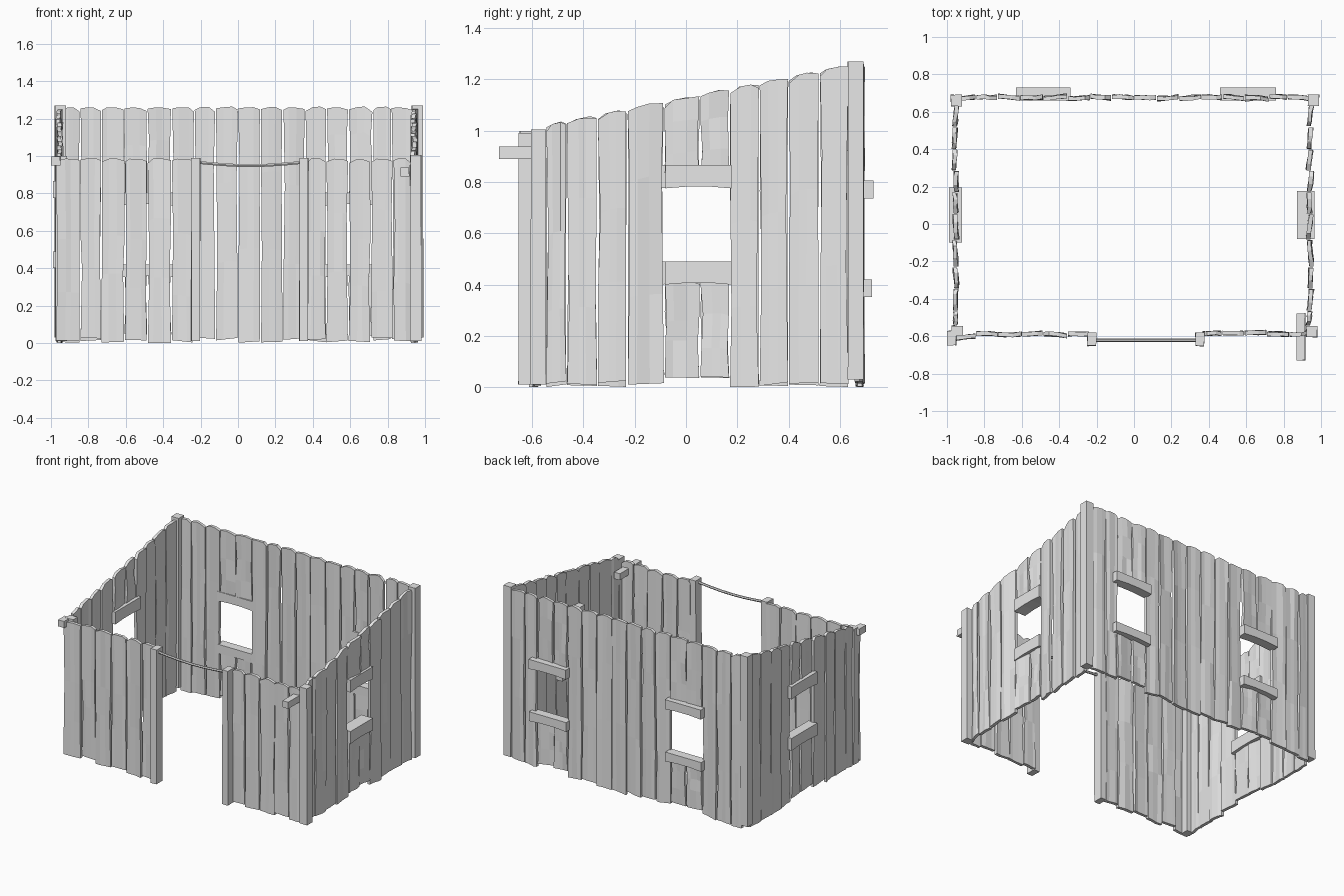
import bpy, bmesh, math, random
from mathutils import Vector

random.seed(7)
cube = bpy.data.objects.get("Cube")
if cube:
    bpy.data.objects.remove(cube, do_unlink=True)

grey = bpy.data.materials.new("weathered grey")
grey.use_nodes = True
grey.diffuse_color = (0.8, 0.8, 0.8, 1)
grey.node_tree.nodes["Principled BSDF"].inputs["Base Color"].default_value = (0.8, 0.8, 0.8, 1)


def jit(a):
    return random.uniform(-a, a)


def loft(name, rings):
    """Skin a list of equal rings and close both ends with quad strips."""
    bm = bmesh.new()
    loops = [[bm.verts.new(p) for p in ring] for ring in rings]
    n = len(loops[0])
    for a, b in zip(loops, loops[1:]):
        for i in range(n):
            j = (i + 1) % n
            bm.faces.new((a[i], a[j], b[j], b[i]))
    for end in (loops[0], loops[-1]):
        for i in range(n // 2 - 1):
            bm.faces.new((end[i], end[i + 1], end[n - 2 - i], end[n - 1 - i]))
    bmesh.ops.recalc_face_normals(bm, faces=bm.faces)
    mesh = bpy.data.meshes.new(name)
    bm.to_mesh(mesh)
    bm.free()
    mesh.materials.append(grey)
    obj = bpy.data.objects.new(name, mesh)
    bpy.context.collection.objects.link(obj)
    return obj


def place(axis, u, d, z):
    return (u, d, z) if axis == "x" else (d, u, z)


def plank(name, axis, off, u0, u1, z0, top, chip=0.025):
    """Warped board with a chipped top; top gives the height at a position."""
    w = u1 - u0
    cols = [0, random.uniform(.2, .4), random.uniform(.6, .8), 1]
    lean = jit(.007)
    chips = [random.uniform(.2, 1) * chip, 0, jit(chip * .2), random.uniform(.2, 1) * chip]
    base = [z0 + random.uniform(0, .018) for _ in range(2)]
    rings = []
    for t in (0, random.uniform(.25, .4), random.uniform(.55, .75), 1):
        mid = 0 < t < 1
        left = u0 + random.uniform(.001, .011 if mid else .004)
        right = u1 - random.uniform(.001, .011 if mid else .004)
        front, back = [], []
        for k, c in enumerate(cols):
            u = left + (right - left) * c
            lo = base[0] + (base[1] - base[0]) * c
            z = lo + (top(u0 + w * c) - chips[k] - lo) * t
            bulge = jit(.004) + lean * (c - .5) * 2
            front.append(place(axis, u, off - .011 + bulge, z))
            back.append(place(axis, u, off + .011 + bulge + jit(.003), z))
        rings.append(front + back[::-1])
    loft(name, rings)


def wall(name, axis, off, edges, top, windows=()):
    """Row of planks; those inside a window are split above and below it."""
    for i, (a, b) in enumerate(zip(edges, edges[1:])):
        hole = next((w for w in windows if w[0] < (a + b) / 2 < w[1]), None)
        label = f"{name}_plank_{i + 1}"
        o = off + jit(.005)
        if hole:
            plank(label + "_lower", axis, o, a, b, .035, lambda u: hole[2], .01)
            plank(label + "_upper", axis, o, a, b, hole[3], top)
        else:
            plank(label, axis, o, a, b, random.choice((0, .004, .012)), top)


def box(name, x0, x1, y0, y1, z0, z1):
    """Slightly uneven squared timber standing upright."""
    rings = []
    for z in (z0, z1):
        rings.append([(x + jit(.002), y + jit(.002), z)
                      for x, y in ((x0, y0), (x1, y0), (x1, y1), (x0, y1))])
    return loft(name, rings)


def sill(name, axis, u0, u1, d0, d1, z0, z1, bow=.008):
    """Horizontal window timber, bowed up a little at the middle."""
    rings = []
    for t in (0, .33, .67, 1):
        u = u0 + (u1 - u0) * t
        up = bow * math.sin(math.pi * t)
        rings.append([place(axis, u, d, z) for d, z in
                      ((d0, z0 + up), (d1, z0 + up), (d1, z1), (d0, z1))])
    loft(name, rings)


# Walls
def back_top(u):
    return 1.26


def front_top(u):
    return .985


def side_top(u):
    return 1.13 + .2 * u


back_edges = [-.93, -.845, -.73, -.61, -.485, -.355, -.235, -.12, 0,
              .12, .24, .36, .475, .59, .72, .82, .935]
wall("back", "x", .677, back_edges, back_top,
     [(-.61, -.355, .39, .77), (.475, .72, .39, .77)])
wall("front_right", "x", -.587, [-.845, -.73, -.605, -.485, -.355, -.24], front_top)
wall("front_left", "x", -.587, [.365, .47, .59, .71, .83, .925], front_top)
plank("front_right_corner_plank", "x", -.606, -.977, -.845, .004, front_top, .012)

side_edges = [-.545, -.465, -.345, -.23, -.085, .055, .17, .285, .4, .52, .635]
for side, off in (("left", .94), ("right", -.955)):
    wall(side + "_side", "y", off, side_edges, side_top, [(-.085, .17, .41, .83)])

# Corner posts and door posts
box("front_left_post", .92, .98, -.605, -.545, .01, 1.005)
box("front_right_post", -.975, -.915, -.597, -.545, .01, 1.0)
box("back_left_post", .93, .99, .63, .69, .03, 1.27)
box("back_right_post", -.98, -.92, .63, .69, .03, 1.27)
box("door_right_post", -.25, -.202, -.652, -.58, .01, .99)
box("door_left_post", .328, .376, -.652, -.58, .01, .99)

# Stub beams poking out of the front corners
box("front_left_stub_beam", .868, .916, -.728, -.478, .89, .938)
box("front_right_stub_beam", -1.0, -.95, -.648, -.57, .95, .998)

# Sagging rod over the doorway
rod = []
for s in range(7):
    t = s / 6
    centre = Vector((-.21 + .55 * t, -.622, .965 - .017 * math.sin(math.pi * t)))
    rod.append([centre + Vector((0, math.cos(a) * .009, math.sin(a) * .009))
                for a in (math.tau * k / 6 for k in range(6))])
loft("doorway_rod", rod)

# Window timbers
for label, u0, u1 in (("right", -.63, -.34), ("left", .46, .76)):
    sill(f"back_{label}_window_sill", "x", u0, u1, .66, .725, .352, .42)
    sill(f"back_{label}_window_header", "x", u0, u1, .66, .73, .735, .805)
for label, u0, u1, d0, d1 in (("left", -.08, .177, .872, .965), ("right", -.1, .195, -.99, -.92)):
    sill(f"{label}_side_window_sill", "y", u0, u1, d0, d1, .4, .49)
    sill(f"{label}_side_window_header", "y", u0, u1, d0, d1, .775, .865)
